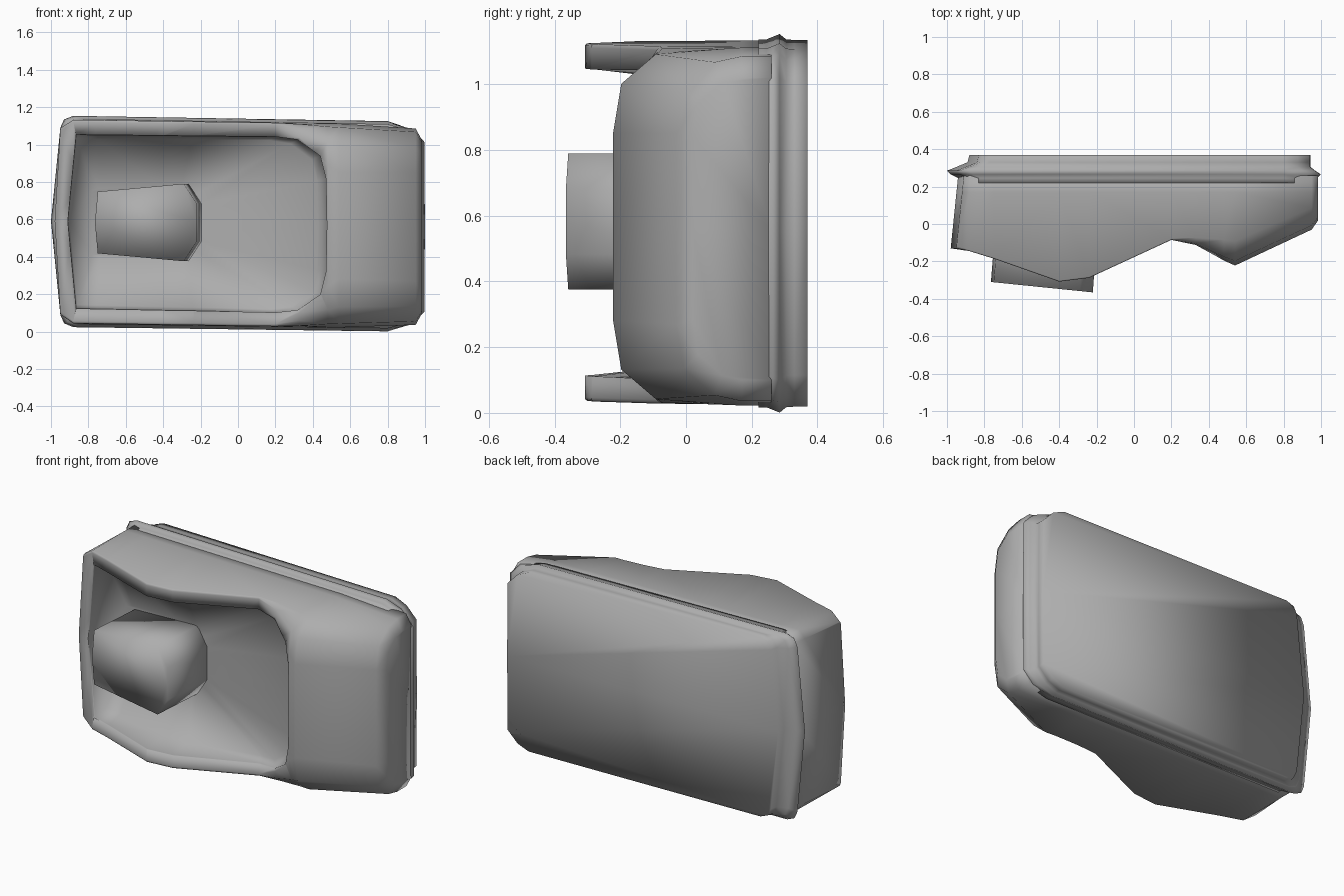
import bpy, bmesh

if "Cube" in bpy.data.objects:
    bpy.data.objects.remove(bpy.data.objects["Cube"])

def zc(x):
    return 0.575 - 0.015 * x         # the whole part droops slightly to the right

# front edge height along x
PROFILE = [(-0.98, -0.13), (-0.88, -0.145), (-0.75, -0.185), (-0.4, -0.308), (-0.24, -0.288),
           (0.2, -0.085), (0.33, -0.112), (0.48, -0.195), (0.54, -0.222), (0.95, -0.03), (0.985, 0.02)]

def front(x):
    for (x0, y0), (x1, y1) in zip(PROFILE, PROFILE[1:]):
        if x <= x1:
            return y0 + (y1 - y0) * (x - x0) / (x1 - x0)
    return PROFILE[-1][1]

grey = bpy.data.materials.new("dark_grey")
grey.diffuse_color = (0.42, 0.42, 0.42, 1)
grey.use_nodes = True
grey.node_tree.nodes["Principled BSDF"].inputs["Base Color"].default_value = grey.diffuse_color

def loft(name, rings):
    bm = bmesh.new()
    vs = [[bm.verts.new(p) for p in r] for r in rings]
    n = len(rings[0])
    for a, b in zip(vs, vs[1:]):
        for i in range(n):
            bm.faces.new((a[i], a[(i + 1) % n], b[(i + 1) % n], b[i]))
    for ring in (vs[0], vs[-1]):     # caps, split on the centre line
        cap = bm.faces.new(ring)
        bmesh.utils.face_split(cap, ring[0], ring[n // 2])
    bmesh.ops.triangulate(bm, faces=[f for f in bm.faces if len(f.verts) == 4])
    bmesh.ops.recalc_face_normals(bm, faces=bm.faces[:])
    me = bpy.data.meshes.new(name)
    bm.to_mesh(me)
    bm.free()
    me.materials.append(grey)
    ob = bpy.data.objects.new(name, me)
    bpy.context.collection.objects.link(ob)
    return ob

def activate(ob):
    bpy.ops.object.select_all(action='DESELECT')
    ob.select_set(True)
    bpy.context.view_layer.objects.active = ob

def smooth(ob):
    activate(ob)
    bpy.ops.object.shade_smooth()

def mirrored(half):
    """upper half outline (first and last on the centre line) -> full loop"""
    return half + [(p[0], -p[1], *((p[2], -p[3]) if len(p) > 2 else ())) for p in half[-2:0:-1]]

# housing: cross-sections along x; k = corner rounding, h = half height
KH = [(0.08, 0.5), (0.05, 0.545), (0.05, 0.545), (0.05, 0.545), (0.05, 0.545), (0.05, 0.545),
      (0.3, 0.545), (0.85, 0.545), (1, 0.545), (0.9, 0.525), (0.7, 0.46)]
sections = []
for i, ((x, f), (k, h)) in enumerate(zip(PROFILE, KH)):
    half = [(f, 0), (f, h - 0.26 * k), (f + 0.025 * k, h - 0.11 * k),
            (f + 0.13 * k, h - 0.02 * k), (0.17, h), (0.26, h), (0.26, 0)]
    ring = []
    for y, d in mirrored(half):
        px = x
        if i == 0:                   # left end leans and bows outward
            px += 0.04 * (y + 0.13) / 0.39 + 0.03 * abs(d) / h
        ring.append((px, y, zc(x) + d))
    sections.append(ring)
housing = loft("housing", sections)

# recess: rim outline (x, dz) and matching floor outline (x, dz)
recess = mirrored([
    (-0.91, 0, -0.78, 0), (-0.865, 0.465, -0.78, 0.17), (-0.75, 0.465, -0.74, 0.18),
    (-0.4, 0.467, -0.42, 0.2), (-0.24, 0.467, -0.3, 0.21), (0.2, 0.47, -0.26, 0.19),
    (0.32, 0.455, -0.23, 0.15), (0.44, 0.37, -0.2, 0.1), (0.47, 0.25, -0.19, 0.06),
    (0.475, 0, -0.19, 0)])

def floor_y(x):
    return -0.05 - 0.11 * x

def shoulder(x, d, fx, fd):
    """steep upper part of the recess wall"""
    t, s = 0.07, 0.6
    y = front(x) + max(0.06, s * (floor_y(fx) - front(x)))
    return (x + t * (fx - x), y, zc(x) + d + t * (fd - d))

cutter = loft("recess_cutter", [
    [(x, -0.6, zc(x) + d) for x, d, _, _ in recess],
    [(x, front(x) + 0.01, zc(x) + d) for x, d, _, _ in recess],
    [shoulder(*p) for p in recess],
    [(fx, floor_y(fx) + 0.01, 0.583 + fd) for _, _, fx, fd in recess]])
cutter.hide_render = True
mod = housing.modifiers.new("recess", 'BOOLEAN')
mod.object = cutter
mod.operation = 'DIFFERENCE'
mod.solver = 'EXACT'
activate(housing)
bpy.ops.object.modifier_apply(modifier="recess")
bpy.data.objects.remove(cutter)
smooth(housing)

# flange with a ridge and the flat back
outline = mirrored([(-1.0, 0), (-0.95, 0.5), (-0.93, 0.545), (-0.88, 0.565), (0.8, 0.562),
                    (0.93, 0.53), (0.997, 0.46), (0.999, 0)])
rings = []
for y, left, right, dz in [(0.22, 0.06, 0.02, 0.016), (0.245, 0.06, 0.02, 0.016), (0.265, 0.02, 0.0, 0.008),
                           (0.285, 0.0, 0.03, 0.0), (0.305, 0.05, 0.055, 0.016),
                           (0.33, 0.11, 0.055, 0.018), (0.37, 0.12, 0.055, 0.018)]:
    rings.append([(x + (left if x < -0.85 else -right if x > 0.9 else 0), y,
                   zc(x) + d * (1 - dz / 0.56)) for x, d in outline])
smooth(loft("back_flange", rings))

# raised block inside the recess
block = mirrored([(-0.765, 0), (-0.75, 0.165), (-0.29, 0.207), (-0.22, 0.1), (-0.22, 0)])
smooth(loft("centre_block", [
    [(x + 0.03, 0.06, 0.583 + d) for x, d in block],
    [(x, -0.388 - 0.102 * x, 0.583 + d) for x, d in block]]))
